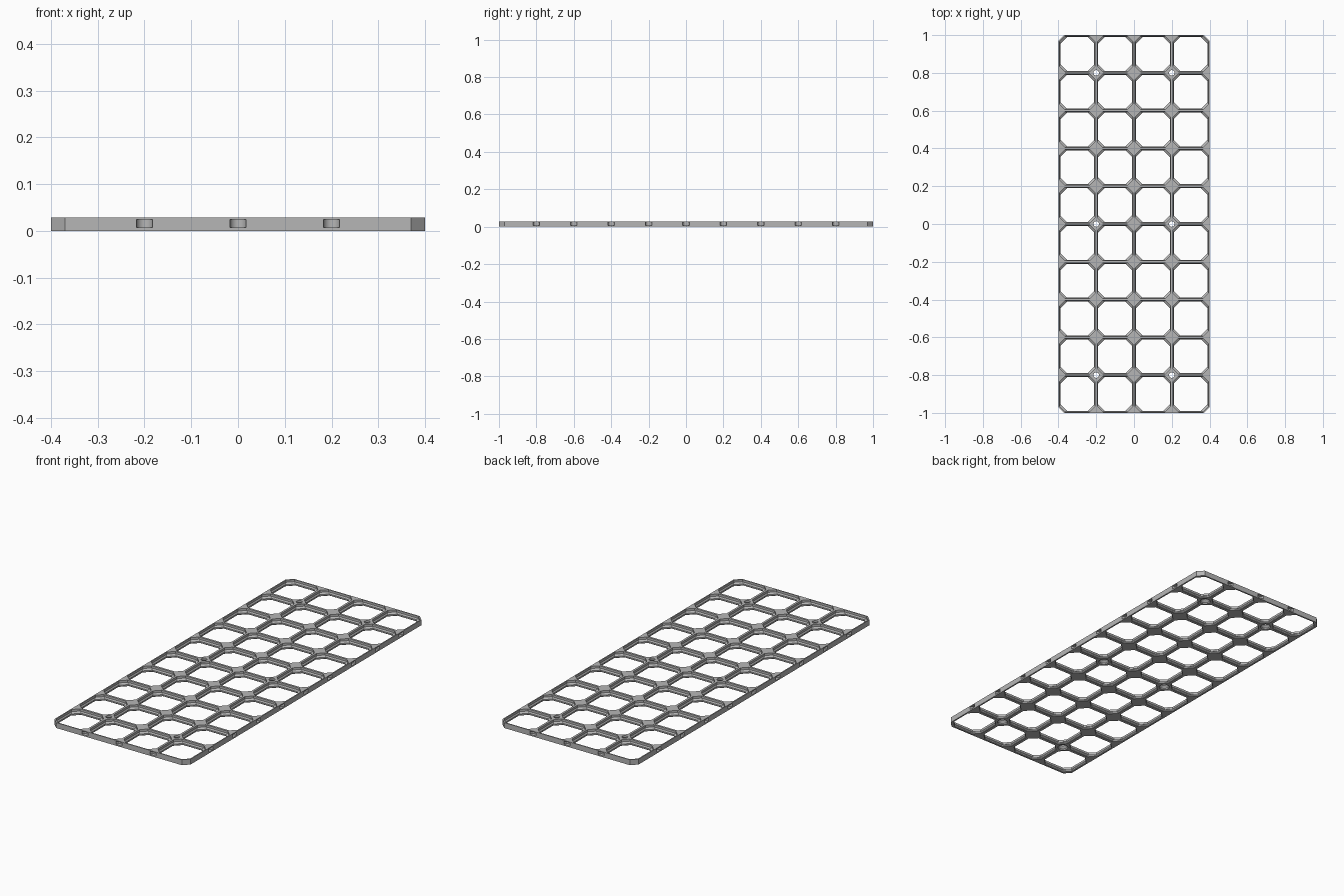
import bpy, bmesh, math

if "Cube" in bpy.data.objects:
    bpy.data.objects.remove(bpy.data.objects["Cube"])

S = 2.0 / 280.0            # model units per millimetre
CELL, NX, NY, H = 28.0, 4, 10, 4.0
W, L = NX * CELL / 2, NY * CELL / 2

grey = bpy.data.materials.new("mid_grey")
grey.diffuse_color = (0.47, 0.47, 0.47, 1)
grey.use_nodes = True
grey.node_tree.nodes["Principled BSDF"].inputs["Base Color"].default_value = grey.diffuse_color


def loft(bm, loops):
    """Closed solid through a stack of equal-length loops, bottom to top."""
    rings = [[bm.verts.new([c * S for c in p]) for p in loop] for loop in loops]
    n = len(rings[0])
    bm.faces.new(rings[0][::-1])
    bm.faces.new(rings[-1])
    for a, b in zip(rings, rings[1:]):
        for i in range(n):
            j = (i + 1) % n
            bm.faces.new((a[i], a[j], b[j], b[i]))


def circle(x, y, r, z, n):
    return [(x + r * math.cos(2 * math.pi * i / n),
             y + r * math.sin(2 * math.pi * i / n), z) for i in range(n)]


def octagon(x, y, z, wall, corner):
    """Opening outline: wall = half rib width, corner = half node diagonal."""
    h = CELL / 2 - wall
    k = CELL / 2 - corner + wall
    pts = [(h, -k), (h, k), (k, h), (-k, h), (-h, k), (-h, -k), (-k, -h), (k, -h)]
    return [(x + px, y + py, z) for px, py in pts]


def make(name, bm):
    bmesh.ops.recalc_face_normals(bm, faces=bm.faces[:])
    me = bpy.data.meshes.new(name)
    bm.to_mesh(me)
    bm.free()
    ob = bpy.data.objects.new(name, me)
    bpy.context.collection.objects.link(ob)
    return ob


# Slab with chamfered corners
C = 4.2
outline = [(W, -L + C), (W, L - C), (W - C, L), (-W + C, L),
           (-W, L - C), (-W, -L + C), (-W + C, -L), (W - C, -L)]
bm = bmesh.new()
loft(bm, [[(x, y, z) for x, y in outline] for z in (0, H)])
grid = make("grid_panel", bm)
grid.data.materials.append(grey)

# Cell openings: chamfered lip at the bottom, thin rib above
PROFILE = [(-1, 1.1, 7.25), (0, 1.1, 7.25), (0.4, 1.5, 7.8), (1.4, 1.5, 7.8),
           (2.4, 0.8, 5.7), (H + 1, 0.8, 5.7)]
bm = bmesh.new()
for i in range(NX):
    for j in range(NY):
        cx, cy = -W + (i + 0.5) * CELL, -L + (j + 0.5) * CELL
        loft(bm, [octagon(cx, cy, *p) for p in PROFILE])
cell_cutter = make("cell_cutter", bm)

# Countersunk screw holes and rim connector slots
bm = bmesh.new()
for x in (-CELL, CELL):
    for y in (-4 * CELL, 0, 4 * CELL):
        loft(bm, [circle(x, y, r, z, 32) for r, z in
                  ((3.6, -1), (3.6, 1), (2.05, 2.55), (2.05, H + 1))])
slots = [(-W + i * CELL, s * (L - 0.1)) for i in range(1, NX) for s in (-1, 1)]
slots += [(s * (W - 0.1), -L + j * CELL) for j in range(1, NY) for s in (-1, 1)]
for x, y in slots:
    loft(bm, [circle(x, y, 2.45, z, 24) for z in (1.0, 3.4)])
hole_cutter = make("hole_cutter", bm)

# Apply the cuts
for cutter in (cell_cutter, hole_cutter):
    mod = grid.modifiers.new(cutter.name, 'BOOLEAN')
    mod.operation = 'DIFFERENCE'
    mod.solver = 'EXACT'
    mod.object = cutter
bpy.context.view_layer.objects.active = grid
grid.select_set(True)
for mod in list(grid.modifiers):
    bpy.ops.object.modifier_apply(modifier=mod.name)
for cutter in (cell_cutter, hole_cutter):
    bpy.data.objects.remove(cutter, do_unlink=True)
bpy.ops.object.select_all(action='DESELECT')
grid.select_set(True)
bpy.ops.object.shade_smooth_by_angle(angle=math.radians(25))
